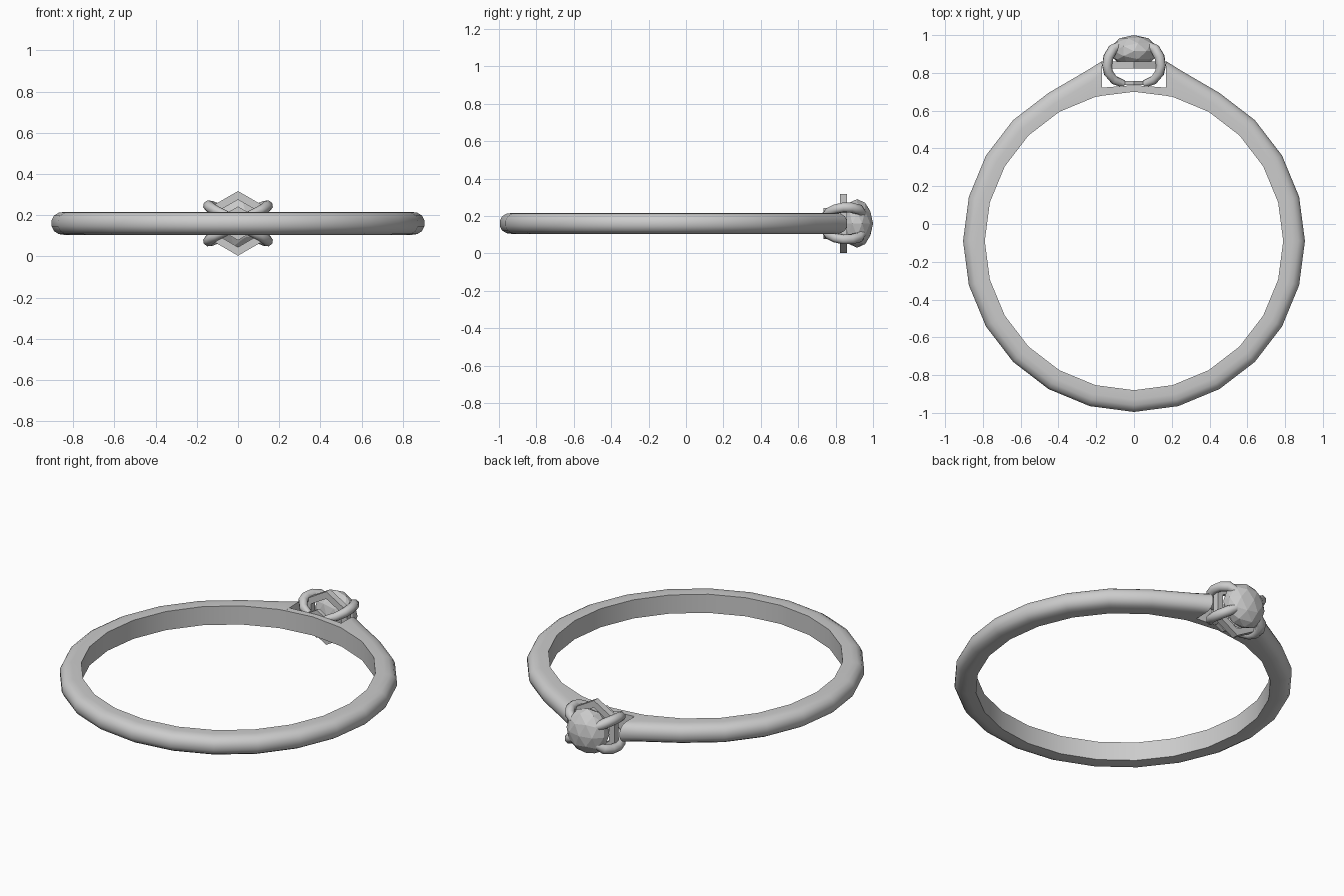
import bpy, bmesh
from math import sin, cos, pi, radians
from mathutils import Vector, Matrix

if "Cube" in bpy.data.objects:
    bpy.data.objects.remove(bpy.data.objects["Cube"])

ZC = 0.16      # height of the ring's mid plane
CY = -0.09     # centre of the finger hole


def finish(bm, name, angle=None):
    bmesh.ops.recalc_face_normals(bm, faces=bm.faces)
    me = bpy.data.meshes.new(name)
    bm.to_mesh(me)
    bm.free()
    ob = bpy.data.objects.new(name, me)
    bpy.context.collection.objects.link(ob)
    if angle:
        bpy.ops.object.select_all(action='DESELECT')
        ob.select_set(True)
        bpy.context.view_layer.objects.active = ob
        bpy.ops.object.shade_smooth_by_angle(angle=radians(angle))
    return ob


def loft(bm, rings, closed):
    rows = [[bm.verts.new(p) for p in r] for r in rings]
    n = len(rows[0])
    for i in range(len(rows) if closed else len(rows) - 1):
        a, b = rows[i], rows[(i + 1) % len(rows)]
        for j in range(n):
            k = (j + 1) % n
            bm.faces.new((a[j], a[k], b[k], b[j]))
    if not closed:
        bm.faces.new(rows[0])
        bm.faces.new(rows[-1])


# band: D-shaped section swept round, swelling into shoulders with a notch on top
def section(inner, outer, rounded):
    i, o = Vector((*inner, ZC)), Vector((*outer, ZC))
    d = (o - i).length
    u = (o - i) / d
    if rounded:
        half = [(0, .055), (d - .065, .056), (d - .035, .052), (d - .012, .038), (d, .014)]
    else:
        half = [(d * f, .055) for f in (0, .3, .6, .85, 1)]
    pts = half + [(s, -z) for s, z in reversed(half)]
    return [i + u * s + Vector((0, 0, z)) for s, z in pts]


def polar(r, deg):
    return (r * cos(radians(deg)), CY + r * sin(radians(deg)))


right = [(polar(.79, a), polar(.905, a), True) for a in range(-75, 61, 15)]
right += [(polar(.79, 75), (.245, .815), True),
          ((.172, .678), (.170, .862), True),
          ((.168, .679), (.169, .722), False)]
left = [((-i[0], i[1]), (-o[0], o[1]), r) for i, o, r in reversed(right)]
stations = ([(polar(.79, -90), polar(.905, -90), True)] + right
            + [((0, .70), (0, .735), False)] + left)
bm = bmesh.new()
loft(bm, [section(*s) for s in stations], True)
finish(bm, "band", 35)


# hexagonal setting rings with points up and down
def hex_ring(name, y0, y1, r_out, r_in):
    rings = []
    for k in range(6):
        a = pi / 2 + k * pi / 3
        rings.append([(r * cos(a), y, ZC + r * sin(a))
                      for r, y in ((r_out, y0), (r_out, y1), (r_in, y1), (r_in, y0))])
    b = bmesh.new()
    loft(b, rings, True)
    finish(b, name)


hex_ring("upper_setting_ring", .823, .86, .157, .115)
hex_ring("lower_setting_ring", .735, .757, .082, .05)

# gem: faceted, slightly flattened
bm = bmesh.new()
bmesh.ops.create_icosphere(bm, subdivisions=2, radius=1,
                           matrix=Matrix.Translation((0, .915, ZC)) @ Matrix.Diagonal((.128, .085, .13, 1)))
finish(bm, "gem")

# four claws: hexagonal tubes bulging out and curling over the gem
path = [(.055, .04, .742), (.105, .06, .762), (.135, .077, .80), (.143, .085, .84),
        (.135, .084, .885), (.112, .074, .925), (.075, .052, .945)]
radii = [.02, .024, .026, .027, .028, .028, .022]
for sx, sz, nm in ((1, 1, "right_upper"), (-1, 1, "left_upper"), (1, -1, "right_lower"), (-1, -1, "left_lower")):
    pts = [Vector((x * sx, y, ZC + z * sz)) for x, z, y in path]
    side = Vector((-.52 * sz, 0, .85 * sx)).normalized()
    rings = []
    for i, p in enumerate(pts):
        t = (pts[min(i + 1, len(pts) - 1)] - pts[max(i - 1, 0)]).normalized()
        u = (side - t * side.dot(t)).normalized()
        v = t.cross(u)
        rings.append([p + (u * cos(k * pi / 4) + v * sin(k * pi / 4)) * radii[i] for k in range(8)])
    bm = bmesh.new()
    loft(bm, rings, False)
    finish(bm, nm + "_claw", 50)
